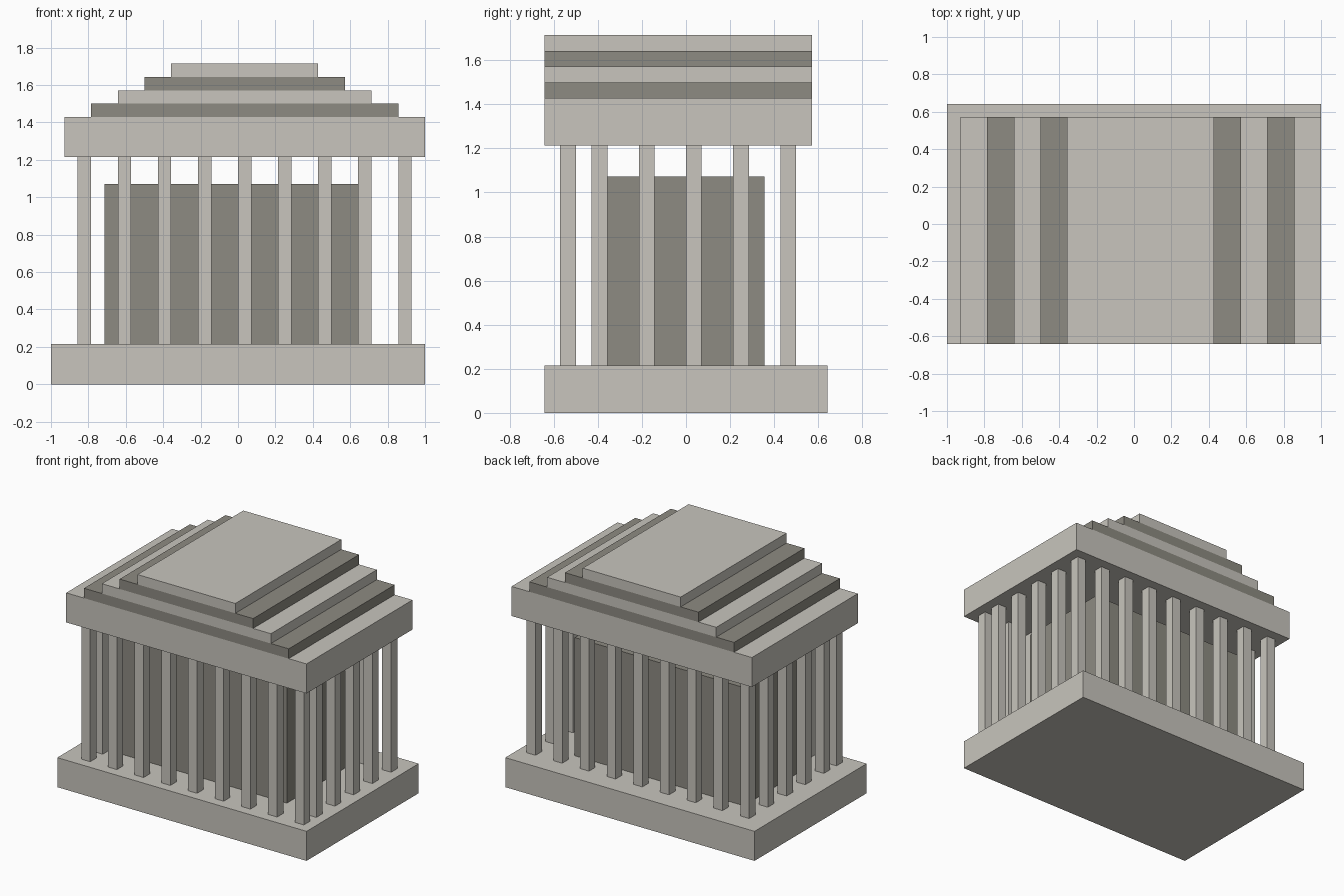
import bpy
import bmesh

if "Cube" in bpy.data.objects:
    bpy.data.objects.remove(bpy.data.objects["Cube"])

U = 1 / 14  # the model sits on a grid of 28 units across


def material(name, rgb):
    m = bpy.data.materials.new(name)
    m.diffuse_color = (*rgb, 1)
    m.use_nodes = True
    m.node_tree.nodes["Principled BSDF"].inputs["Base Color"].default_value = m.diffuse_color
    return m


light = material("light_stone", (0.578, 0.558, 0.509))
dark = material("dark_stone", (0.270, 0.258, 0.223))


def box(name, x, y, z, mat):
    """Box between grid coordinates, given as (low, high) pairs."""
    bm = bmesh.new()
    bmesh.ops.create_cube(bm, size=1)
    for v in bm.verts:
        v.co = [U * (r[1] if c > 0 else r[0]) for c, r in zip(v.co, (x, y, z))]
    mesh = bpy.data.meshes.new(name)
    bm.to_mesh(mesh)
    bm.free()
    mesh.materials.append(mat)
    ob = bpy.data.objects.new(name, mesh)
    bpy.context.collection.objects.link(ob)
    return ob


# Base platform and inner chamber
box("base", (-14, 14), (-9, 9), (0, 3), light)
box("inner_chamber", (-10, 9), (-5, 5), (3, 15), dark)


def column(name, x, y):
    box(name, (x, x + 1), (y, y + 1), (3, 17), light)


# Front and back colonnades
for x in range(-12, 13, 3):
    column("front_column", x, -8)
    column("back_column", x, 6)

# Side colonnades
for y in range(-6, 4, 3):
    column("left_column", -12, y)
    column("right_column", 12, y)

# Roof slab and stepped gable, alternating dark and light
box("roof_slab", (-13, 14), (-9, 8), (17, 20), light)
for i in range(4):
    box("roof_step", (-11 + 2 * i, 12 - 2 * i), (-9, 8), (20 + i, 21 + i),
        light if i % 2 else dark)
